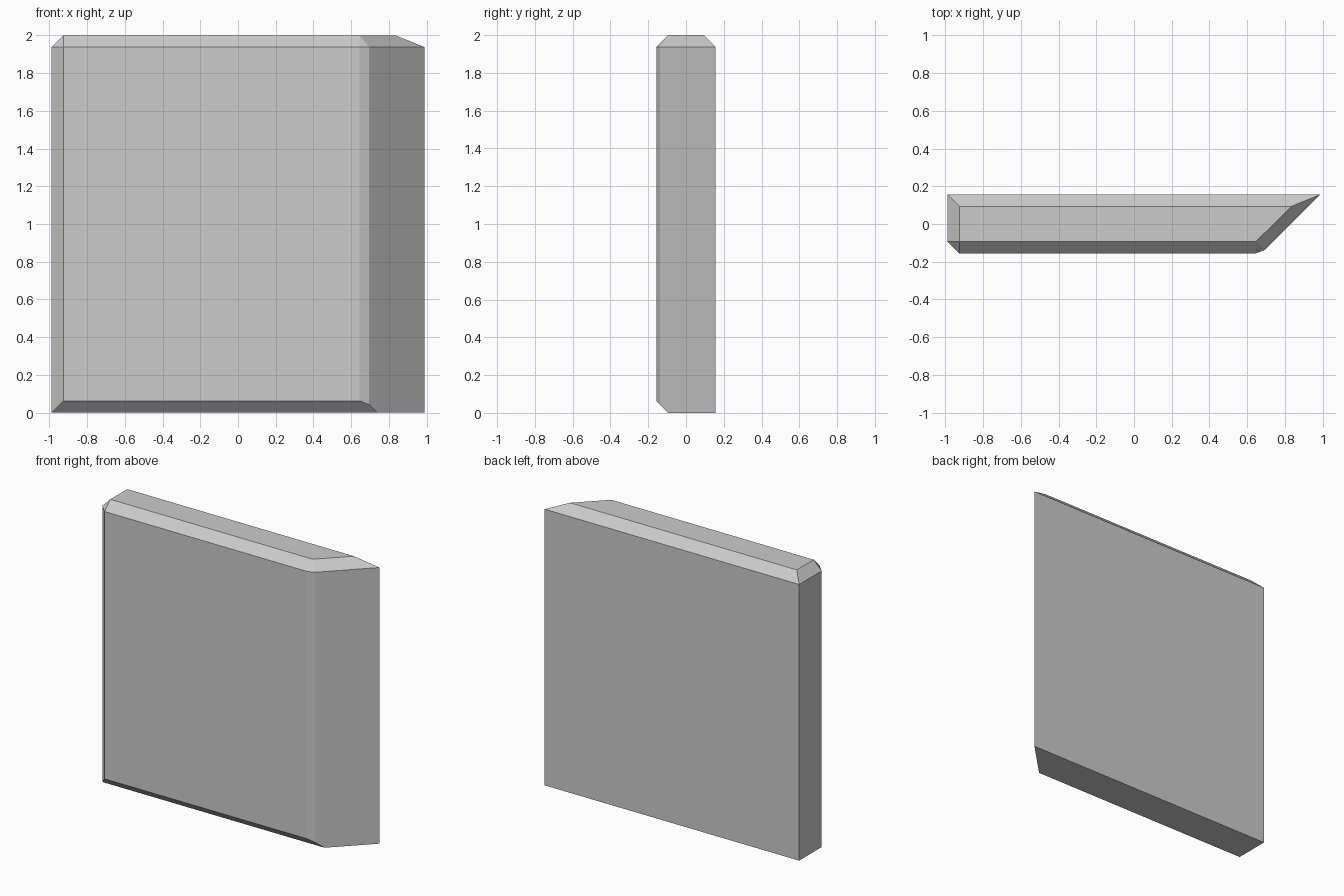
import bpy, bmesh
from math import radians

if "Cube" in bpy.data.objects:
    bpy.data.objects.remove(bpy.data.objects["Cube"])

X, Y, H, C = 0.988, 0.156, 2.0, 0.062   # half width, half depth, height, chamfer
inner = Y - C

# Full outline below the top chamfer, mitred at the right end
ring = [(-X, Y), (X, Y), (0.695, -0.137), (0.645, -Y), (-X + C, -Y), (-X, -inner)]
# Flat top inside the chamfer
top = [(-X + C, inner), (0.835, inner), (0.645, -inner), (-X + C, -inner)]
# Flat base, cut back only along the front edge
base = [(-X, Y), (X, Y), (0.738, -inner), (-X, -inner)]

points = [(x, y, H - C) for x, y in ring]
points += [(x, y, H) for x, y in top]
points += [(x, y, 0) for x, y in base]
# Upper edge of the front base chamfer (45 degree plane)
points += [(x, y, -inner - y) for x, y in ring[2:5]]

bm = bmesh.new()
for p in points:
    bm.verts.new(p)
bmesh.ops.convex_hull(bm, input=bm.verts[:])
bmesh.ops.dissolve_limit(bm, angle_limit=radians(2), verts=bm.verts[:], edges=bm.edges[:])
bmesh.ops.recalc_face_normals(bm, faces=bm.faces[:])

mesh = bpy.data.meshes.new("mitred_panel")
bm.to_mesh(mesh)
bm.free()
panel = bpy.data.objects.new("mitred_panel", mesh)
bpy.context.collection.objects.link(panel)
